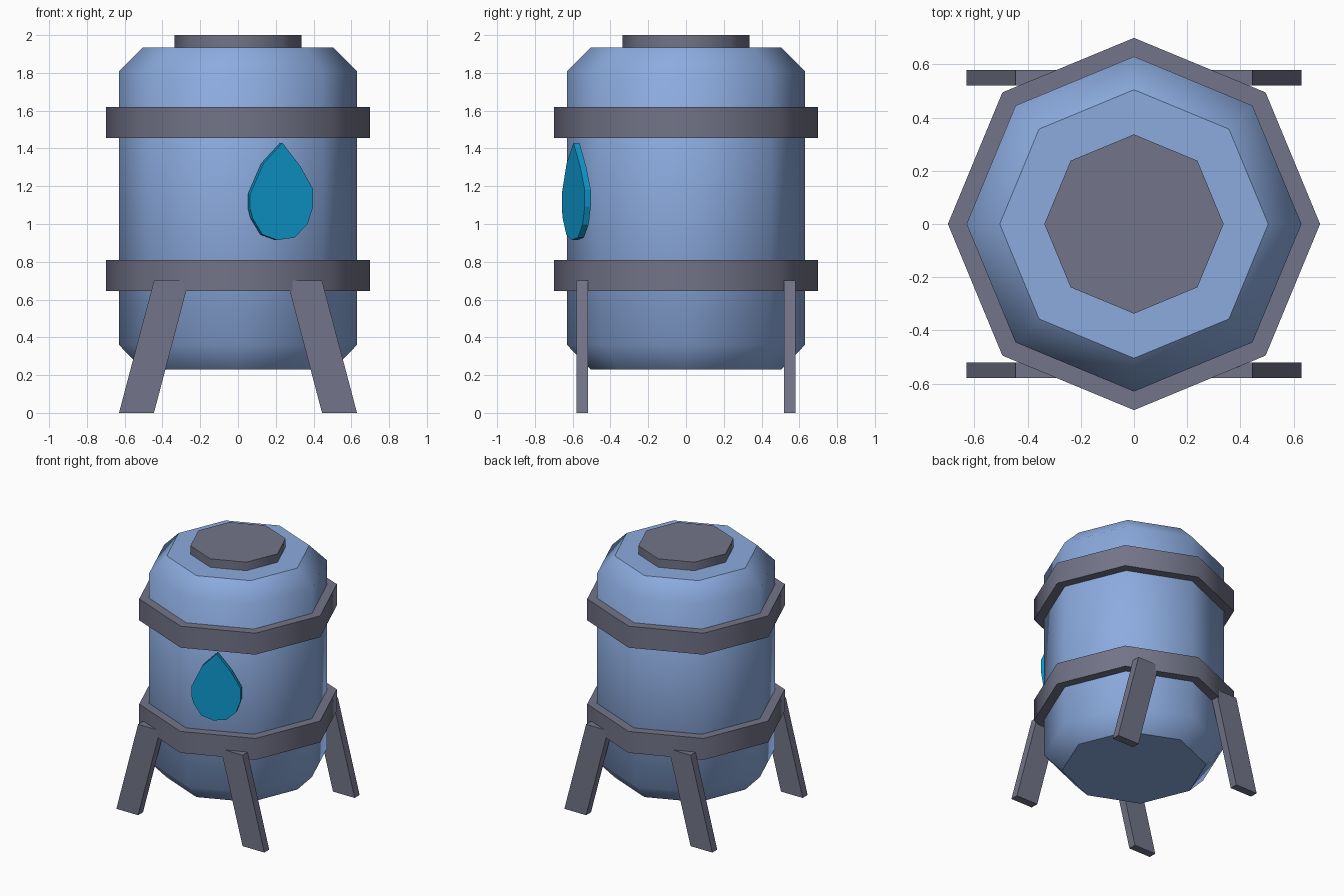
import bpy, bmesh, math
from mathutils import Matrix

if "Cube" in bpy.data.objects:
    bpy.data.objects.remove(bpy.data.objects["Cube"])


def material(name, rgb):
    # convert 0-255 display colour to linear
    lin = [((c / 255 + 0.055) / 1.055) ** 2.4 for c in rgb]
    m = bpy.data.materials.new(name)
    m.diffuse_color = (*lin, 1)
    m.use_nodes = True
    m.node_tree.nodes["Principled BSDF"].inputs["Base Color"].default_value = m.diffuse_color
    return m


BLUE = material("tank blue", (140, 171, 223))
GREY = material("frame grey", (114, 116, 136))
AQUA = material("drop blue", (14, 153, 206))


def finish(bm, name, mat, smooth):
    bmesh.ops.recalc_face_normals(bm, faces=bm.faces)
    for f in bm.faces:
        # walls are smooth, horizontal caps stay flat
        f.smooth = smooth and abs(f.normal.z) < 0.9
    me = bpy.data.meshes.new(name)
    bm.to_mesh(me)
    bm.free()
    me.materials.append(mat)
    ob = bpy.data.objects.new(name, me)
    bpy.context.collection.objects.link(ob)
    return ob


def lathe(name, profile, mat, ring=False, sides=8):
    """Octagonal turned part; ring=True closes the profile, else caps it."""
    bm = bmesh.new()
    loops = [[bm.verts.new((r * math.cos(math.tau * i / sides),
                            r * math.sin(math.tau * i / sides), z))
              for i in range(sides)] for r, z in profile]
    pairs = list(zip(loops, loops[1:]))
    if ring:
        pairs.append((loops[-1], loops[0]))
    else:
        bm.faces.new(loops[0])
        bm.faces.new(loops[-1])
    for a, b in pairs:
        for i in range(sides):
            j = (i + 1) % sides
            bm.faces.new((a[i], a[j], b[j], b[i]))
    return finish(bm, name, mat, True)


def plate(name, outline, y0, y1, mat, matrix=Matrix()):
    """Outline in x/z extruded between two y values."""
    bm = bmesh.new()
    f = bm.faces.new([bm.verts.new((x, y0, z)) for x, z in outline])
    new = bmesh.ops.extrude_face_region(bm, geom=[f])["geom"]
    bmesh.ops.translate(bm, vec=(0, y1 - y0, 0),
                        verts=[v for v in new if isinstance(v, bmesh.types.BMVert)])
    bmesh.ops.transform(bm, matrix=matrix, verts=bm.verts)
    return finish(bm, name, mat, False)


# Tank body with bevelled ends, and its lid
lathe("tank", [(0.505, 0.23), (0.63, 0.36), (0.63, 1.81), (0.505, 1.935)], BLUE)
lathe("lid", [(0.337, 1.93), (0.337, 2.0)], GREY)

# Two bands around the tank
for name, z0, z1 in (("lower_band", 0.645, 0.81), ("upper_band", 1.455, 1.62)):
    lathe(name, [(0.62, z0), (0.70, z0), (0.70, z1), (0.62, z1)], GREY, ring=True)

# Four splayed legs
for sx, side in ((-1, "left"), (1, "right")):
    for sy, end in ((-1, "front"), (1, "back")):
        plate(f"{end}_{side}_leg",
              [(sx * 0.445, 0), (sx * 0.63, 0), (sx * 0.445, 0.70), (sx * 0.26, 0.70)],
              sy * 0.52, sy * 0.58, GREY)

# Water drop sign, turned to follow the front right face
drop = [(0.017, 1.43), (0.119, 1.305), (0.191, 1.183), (0.191, 1.093),
        (0.158, 0.997), (0.085, 0.928), (-0.011, 0.915), (-0.095, 0.944),
        (-0.15, 1.03), (-0.164, 1.08), (-0.164, 1.16), (-0.09, 1.32)]
plate("water_drop", drop, -0.64, -0.606, AQUA, Matrix.Rotation(math.radians(20), 4, "Z"))
